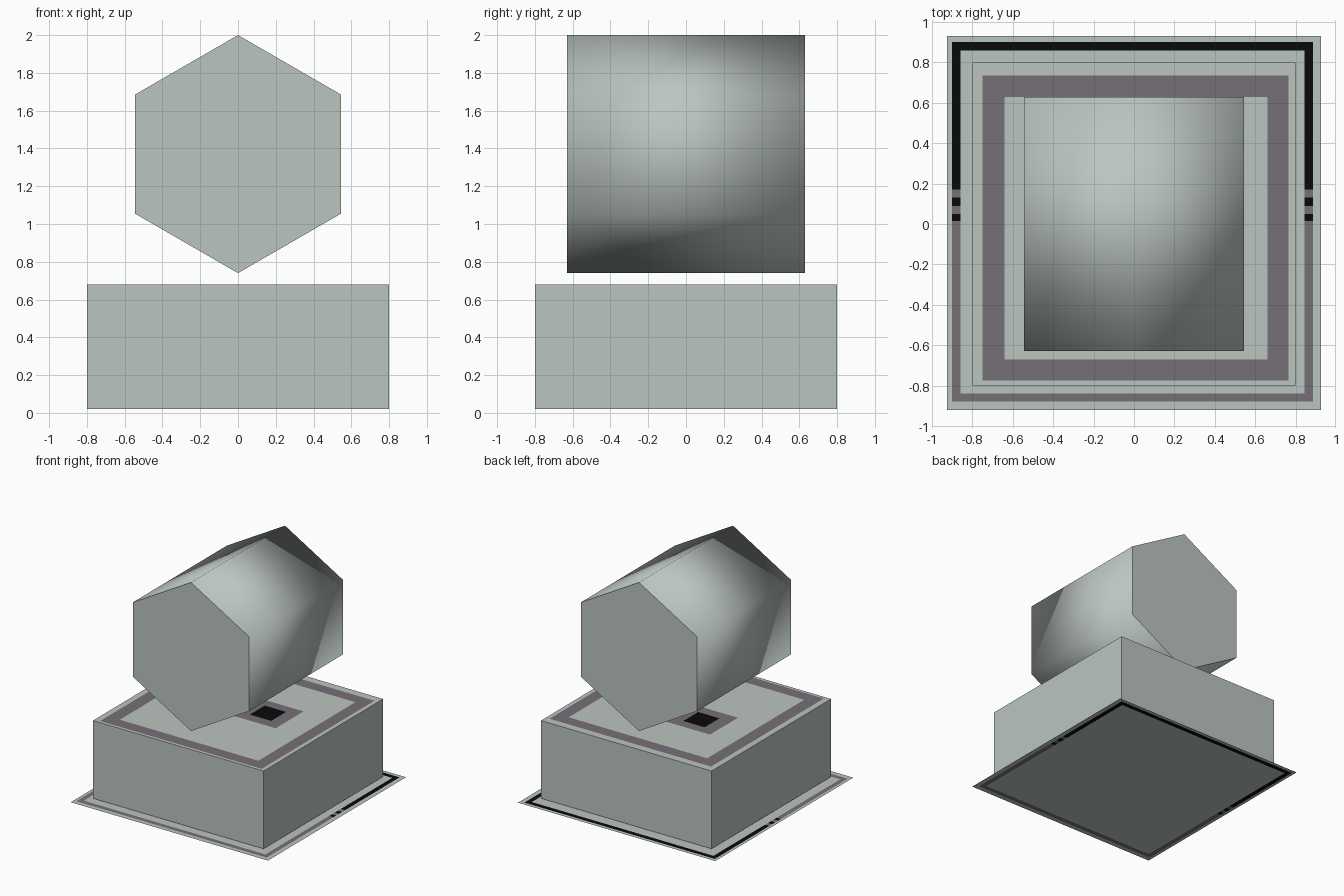
import bpy, bmesh, math
from mathutils import Vector

if "Cube" in bpy.data.objects:
    bpy.data.objects.remove(bpy.data.objects["Cube"])


def material(name, rgb):
    m = bpy.data.materials.new(name)
    m.diffuse_color = (*rgb, 1)
    m.use_nodes = True
    m.node_tree.nodes["Principled BSDF"].inputs["Base Color"].default_value = m.diffuse_color
    return m


GREY, MAUVE, BLACK = 0, 1, 2
mats = [material("pale_grey", (0.50, 0.56, 0.53)),
        material("mauve_grey", (0.18, 0.16, 0.18)),
        material("black", (0.003, 0.003, 0.003))]


def finish(bm, name):
    me = bpy.data.meshes.new(name)
    bm.to_mesh(me)
    bm.free()
    for m in mats:
        me.materials.append(m)
    ob = bpy.data.objects.new(name, me)
    bpy.context.collection.objects.link(ob)
    return ob


def painted_sheet(xs, ys, z, rule):
    """Flat sheet cut along xs and ys; rule(x, y) gives the colour of each cell."""
    bm = bmesh.new()
    grid = [[bm.verts.new((x, y, z)) for x in xs] for y in ys]
    for j in range(len(ys) - 1):
        for i in range(len(xs) - 1):
            f = bm.faces.new((grid[j][i], grid[j][i + 1], grid[j + 1][i + 1], grid[j + 1][i]))
            c = f.calc_center_median()
            f.material_index = rule(c.x, c.y)
    return bm


def inside(x, y, x0, x1, y0, y1):
    return x0 < x < x1 and y0 < y < y1


# Base sheet: thin border line, black at the back and mauve at the front
def base_rule(x, y):
    if not inside(x, y, -0.90, 0.885, -0.88, 0.90) or inside(x, y, -0.86, 0.845, -0.84, 0.86):
        return GREY
    return BLACK if y > 0.17 or 0.09 < y < 0.13 or 0.015 < y < 0.05 else MAUVE


finish(painted_sheet((-0.925, -0.90, -0.86, 0.845, 0.885, 0.925),
                     (-0.92, -0.88, -0.84, 0.015, 0.05, 0.09, 0.13, 0.17, 0.86, 0.90, 0.93),
                     0, base_rule), "base_sheet")


# Box: top has a mauve frame and two black squares on a mauve patch
def top_rule(x, y):
    if inside(x, y, -0.75, 0.765, -0.775, 0.735) and not inside(x, y, -0.64, 0.66, -0.67, 0.63):
        return MAUVE
    if inside(x, y, -0.30, -0.10, -0.02, 0.18) or inside(x, y, 0.125, 0.325, -0.02, 0.18):
        return BLACK
    return MAUVE if inside(x, y, -0.41, 0.43, -0.11, 0.265) else GREY


bm = painted_sheet((-0.80, -0.75, -0.64, -0.41, -0.30, -0.10, 0.125, 0.325, 0.43, 0.66, 0.765, 0.80),
                   (-0.80, -0.775, -0.67, -0.11, -0.02, 0.18, 0.265, 0.63, 0.735, 0.80),
                   0.68, top_rule)
rim = [e for e in bm.edges if e.is_boundary]
walls = bmesh.ops.extrude_edge_only(bm, edges=rim)["geom"]
for g in walls:
    if isinstance(g, bmesh.types.BMVert):
        g.co.z = 0.02
    elif isinstance(g, bmesh.types.BMFace):
        g.material_index = GREY
bottom = [e for e in bm.edges if e.is_boundary]
bmesh.ops.edgeloop_fill(bm, edges=bottom, mat_nr=GREY)
bmesh.ops.recalc_face_normals(bm, faces=bm.faces[:])
finish(bm, "box")

# Hexagonal drum lying along y, with a point upwards
R, HALF, ZC = 0.63, 0.63, 1.37
bm = bmesh.new()
rings = [[bm.verts.new((R * math.sin(k * math.pi / 3), y, ZC + R * math.cos(k * math.pi / 3)))
          for k in range(6)] for y in (-HALF, HALF)]
for k in range(6):
    n = (k + 1) % 6
    bm.faces.new((rings[0][k], rings[0][n], rings[1][n], rings[1][k]))
for ring in rings:
    bm.faces.new(ring)
bmesh.ops.recalc_face_normals(bm, faces=bm.faces[:])
drum = finish(bm, "hexagonal_drum")

# Soft shading on the sides, flat end caps
me = drum.data
normals = [None] * len(me.loops)
for p in me.polygons:
    p.use_smooth = True
    for li in p.loop_indices:
        v = me.vertices[me.loops[li].vertex_index].co - Vector((0, 0, ZC))
        normals[li] = p.normal.copy() if abs(p.normal.y) > 0.9 else v.normalized()
me.normals_split_custom_set(normals)
